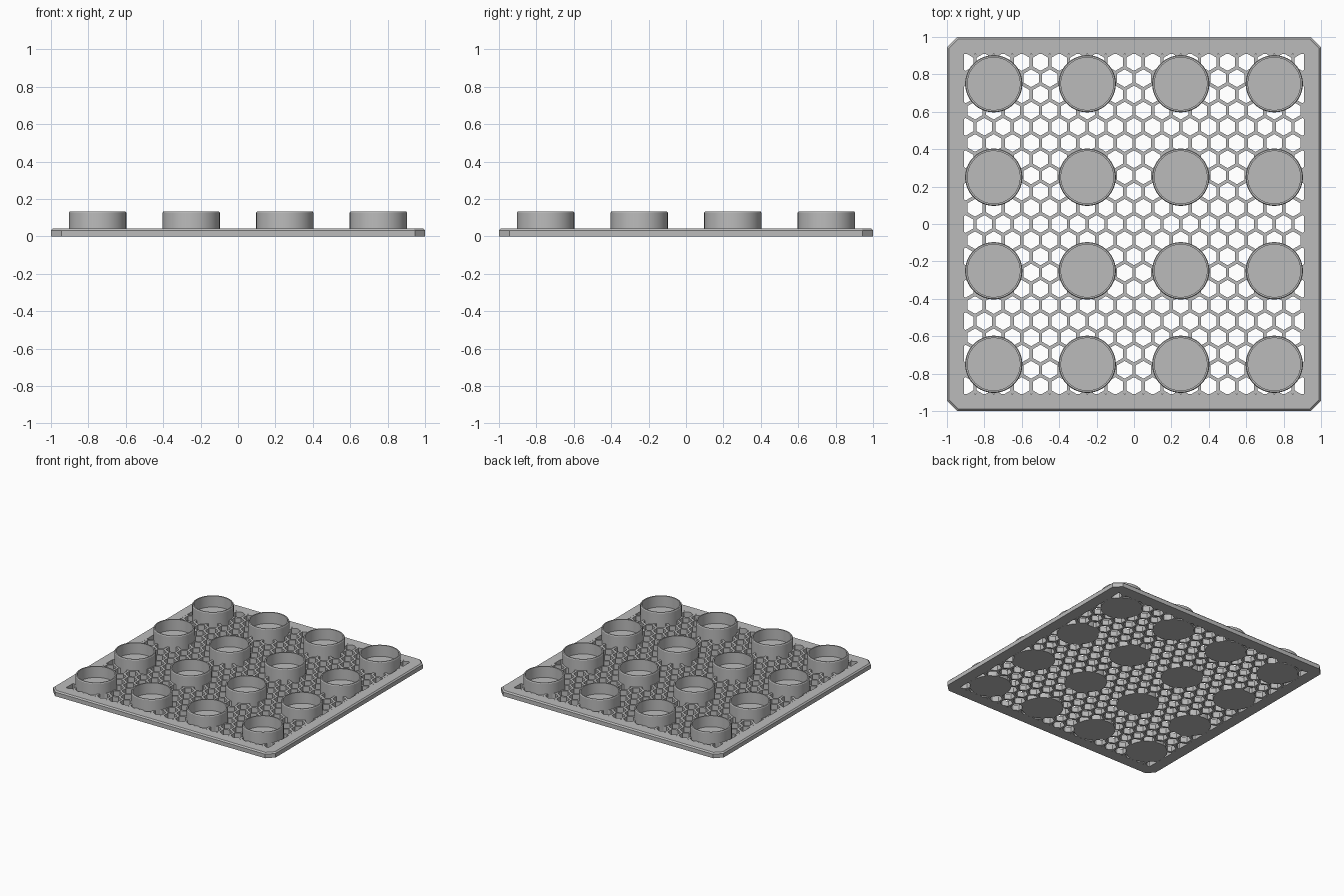
import bpy, bmesh, math
from mathutils import Vector

old = bpy.data.objects.get("Cube")
if old:
    bpy.data.objects.remove(old)

GREY = (0.5, 0.5, 0.5, 1)
mat = bpy.data.materials.new("plain grey")
mat.use_nodes = True
mat.diffuse_color = GREY
mat.node_tree.nodes["Principled BSDF"].inputs["Base Color"].default_value = GREY

HEIGHT, OPEN = 0.043, 0.91
PITCH, WALL = 0.1, 0.018
CUP_R, CUP_IN, CUP_TOP = 0.153, 0.14, 0.133
CENTRES = [(-0.75 + 0.5 * i, -0.75 + 0.5 * j) for i in range(4) for j in range(4)]


def finish(name, bm):
    bmesh.ops.recalc_face_normals(bm, faces=bm.faces)
    mesh = bpy.data.meshes.new(name)
    bm.to_mesh(mesh)
    bm.free()
    mesh.materials.append(mat)
    ob = bpy.data.objects.new(name, mesh)
    bpy.context.collection.objects.link(ob)
    return ob


def loft(bm, loops, closed):
    """Join successive loops of points with quads."""
    rings = [[bm.verts.new(p) for p in loop] for loop in loops]
    pairs = list(zip(rings, rings[1:] + rings[:1])) if closed else list(zip(rings, rings[1:]))
    for a, b in pairs:
        for i in range(len(a)):
            k = (i + 1) % len(a)
            bm.faces.new((a[i], a[k], b[k], b[i]))
    return rings


def octagon(half, cut, z):
    pts = []
    for sx, sy in ((1, 1), (-1, 1), (-1, -1), (1, -1)):
        corner = [(sx * half, sy * (half - cut), z), (sx * (half - cut), sy * half, z)]
        pts += corner if sx * sy > 0 else corner[::-1]
    return pts


# Border frame: clipped corners, bevelled top edge, square opening
bm = bmesh.new()
loft(bm, [octagon(1, 0.055, 0), octagon(1, 0.055, HEIGHT - 0.01),
          octagon(0.99, 0.05, HEIGHT), octagon(OPEN, 0.001, HEIGHT),
          octagon(OPEN, 0.001, 0)], True)
finish("border_frame", bm)

# Honeycomb mesh: flat hexagon rings trimmed to the opening, then thickened
bm = bmesh.new()
row_step = PITCH * math.sqrt(3) / 2
for row in range(-12, 13):
    for col in range(-11, 12):
        c = Vector((col * PITCH + (row % 2) * PITCH / 2, row * row_step, 0))
        if any(math.hypot(c.x - x, c.y - y) < CUP_R - 0.065 for x, y in CENTRES):
            continue
        dirs = [Vector((math.sin(k * math.pi / 3), math.cos(k * math.pi / 3), 0)) for k in range(6)]
        loft(bm, [[c + d * w / math.sqrt(3) for d in dirs] for w in (PITCH, PITCH - WALL)], False)
bmesh.ops.remove_doubles(bm, verts=bm.verts, dist=0.0005)
for n in ((1, 0, 0), (-1, 0, 0), (0, 1, 0), (0, -1, 0)):
    bmesh.ops.bisect_plane(bm, geom=bm.verts[:] + bm.edges[:] + bm.faces[:],
                           plane_co=Vector(n) * OPEN, plane_no=n, clear_outer=True)
top = bmesh.ops.extrude_face_region(bm, geom=bm.faces[:], use_keep_orig=True)["geom"]
bmesh.ops.translate(bm, vec=(0, 0, HEIGHT), verts=[v for v in top if isinstance(v, bmesh.types.BMVert)])
finish("honeycomb_mesh", bm)

# Round open cups with a solid floor
profile = [(CUP_R, 0), (CUP_R, CUP_TOP - 0.006), (CUP_R - 0.004, CUP_TOP),
           (CUP_IN, CUP_TOP), (CUP_IN, HEIGHT)]
for n, (x, y) in enumerate(CENTRES):
    bm = bmesh.new()
    angles = [k * math.tau / 64 for k in range(64)]
    rings = loft(bm, [[(x + r * math.cos(a), y + r * math.sin(a), z) for a in angles]
                      for r, z in profile], False)
    bm.faces.new(rings[0])
    bm.faces.new(rings[-1])
    cup = finish(f"cup_{n + 1}", bm)
    bpy.ops.object.select_all(action="DESELECT")
    cup.select_set(True)
    bpy.context.view_layer.objects.active = cup
    bpy.ops.object.shade_smooth_by_angle(angle=math.radians(30))
